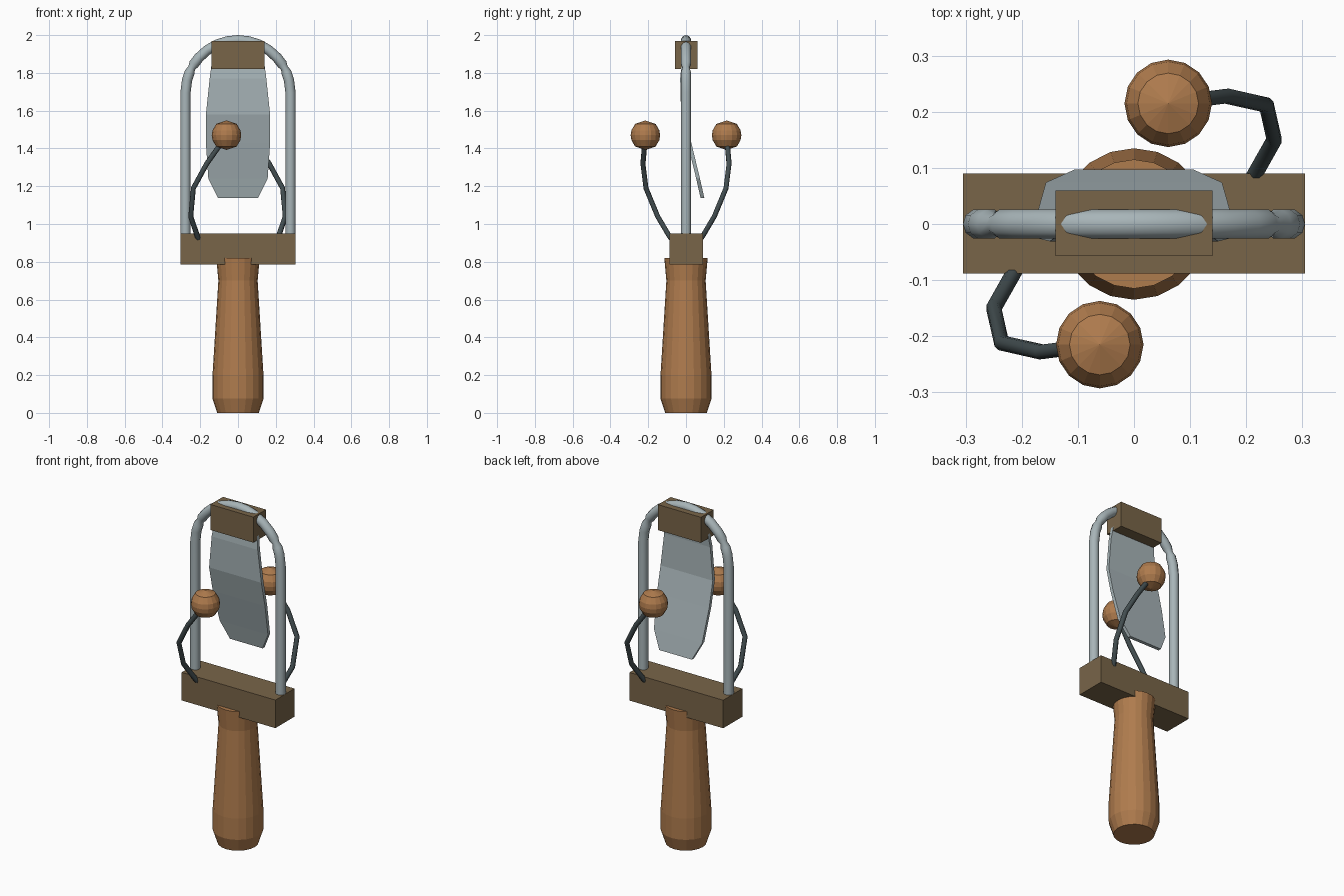
import bpy, bmesh, math

if "Cube" in bpy.data.objects:
    bpy.data.objects.remove(bpy.data.objects["Cube"])


def material(name, rgb):
    m = bpy.data.materials.new(name)
    m.diffuse_color = (*rgb, 1)
    m.use_nodes = True
    m.node_tree.nodes["Principled BSDF"].inputs["Base Color"].default_value = m.diffuse_color
    return m


HANDLE = material("warm wood", (0.43, 0.20, 0.075))
BLOCK = material("dark wood", (0.19, 0.13, 0.066))
STEEL = material("pale steel", (0.39, 0.46, 0.48))
WIRE = material("dark wire", (0.055, 0.075, 0.08))


def finish(name, bm, mat):
    bmesh.ops.recalc_face_normals(bm, faces=bm.faces)
    me = bpy.data.meshes.new(name)
    bm.to_mesh(me)
    bm.free()
    me.materials.append(mat)
    ob = bpy.data.objects.new(name, me)
    bpy.context.collection.objects.link(ob)
    return ob


def box(name, lo, hi, mat):
    bm = bmesh.new()
    bmesh.ops.create_cube(bm, size=1)
    for v in bm.verts:
        for i in range(3):
            v.co[i] = lo[i] if v.co[i] < 0 else hi[i]
    return finish(name, bm, mat)


def lathe(name, profile, mat, centre=(0, 0, 0), sides=16):
    """Turned part from (radius, height) pairs, capped at both ends."""
    bm = bmesh.new()
    rings = []
    for r, z in profile:
        n = sides if r > 0 else 1
        rings.append([bm.verts.new((centre[0] + r * math.cos(math.tau * i / sides),
                                    centre[1] + r * math.sin(math.tau * i / sides),
                                    centre[2] + z)) for i in range(n)])
    for a, b in zip(rings, rings[1:]):
        for i in range(sides):
            j = (i + 1) % sides
            quad = [a[i % len(a)], a[j % len(a)], b[j % len(b)], b[i % len(b)]]
            bm.faces.new(list(dict.fromkeys(quad)))
    for ring in (rings[0], rings[-1]):
        if len(ring) > 1:
            bm.faces.new(ring)
    return finish(name, bm, mat)


def tube(name, points, radius, mat, bevel, scales=None):
    """Round rod along a path, with an optional thickness at each point."""
    cu = bpy.data.curves.new(name, 'CURVE')
    cu.dimensions = '3D'
    cu.bevel_depth = radius
    cu.bevel_resolution = bevel
    cu.use_fill_caps = True
    sp = cu.splines.new('POLY')
    sp.points.add(len(points) - 1)
    for i, p in enumerate(points):
        sp.points[i].co = (*p, 1)
        sp.points[i].radius = scales[i] if scales else 1
    cu.materials.append(mat)
    ob = bpy.data.objects.new(name, cu)
    bpy.context.collection.objects.link(ob)
    bpy.ops.object.select_all(action='DESELECT')
    ob.select_set(True)
    bpy.context.view_layer.objects.active = ob
    bpy.ops.object.convert(target='MESH')
    return ob


# Turned handle
lathe("handle", [(0.11, 0), (0.135, 0.075), (0.135, 0.2), (0.104, 0.7), (0.115, 0.82)],
      HANDLE, sides=20)

# Wooden blocks
box("crossbar", (-0.305, -0.088, 0.785), (0.305, 0.09, 0.95), BLOCK)
box("top_block", (-0.14, -0.057, 1.82), (0.14, 0.06, 1.97), BLOCK)

# Arched frame, pinched where the bend meets each upright
R, ZC = 0.278, 1.695
path, scales = [(R, 0, 0.9)], [1]
for deg in (0, 14, 23, 28, 33, 42, 54, 66, 78, 90, 102, 114, 126, 138, 147, 152, 157, 166, 180):
    a = math.radians(deg)
    path.append((R * math.cos(a), 0, ZC + R * math.sin(a)))
    scales.append(0.72 if deg in (28, 152) else 1)
path.append((-R, 0, 0.9))
scales.append(1)
tube("frame", path, 0.027, STEEL, 3, scales)

# Bent clapper blade: rows of (half width, y, z)
bm = bmesh.new()
rows = [(0.138, -0.012, 1.86), (0.15, -0.021, 1.77), (0.17, -0.016, 1.58),
        (0.17, 0.018, 1.43), (0.157, 0.064, 1.24), (0.106, 0.087, 1.138)]
T = 0.01
rings = [[bm.verts.new((sx * w, y + sy * T, z))
          for sx, sy in ((-1, -1), (1, -1), (1, 1), (-1, 1))] for w, y, z in rows]
for a, b in zip(rings, rings[1:]):
    for i in range(4):
        j = (i + 1) % 4
        bm.faces.new((a[i], a[j], b[j], b[i]))
bm.faces.new(rings[0])
bm.faces.new(rings[-1])
finish("blade", bm, STEEL)

# Two knobs on curved wires, turned half way round from each other
wire = [(-0.20, -0.06, 0.90), (-0.215, -0.088, 0.935), (-0.25, -0.15, 1.04),
        (-0.236, -0.212, 1.19), (-0.165, -0.228, 1.32), (-0.08, -0.217, 1.44)]
knob = [(0, -0.078), (0.054, -0.06), (0.074, -0.026), (0.078, 0),
        (0.074, 0.026), (0.054, 0.06), (0, 0.078)]
for side, s in (("front", 1), ("back", -1)):
    tube(side + "_wire", [(s * x, s * y, z) for x, y, z in wire], 0.014, WIRE, 2)
    lathe(side + "_knob", knob, HANDLE, (-0.061 * s, -0.215 * s, 1.47))
